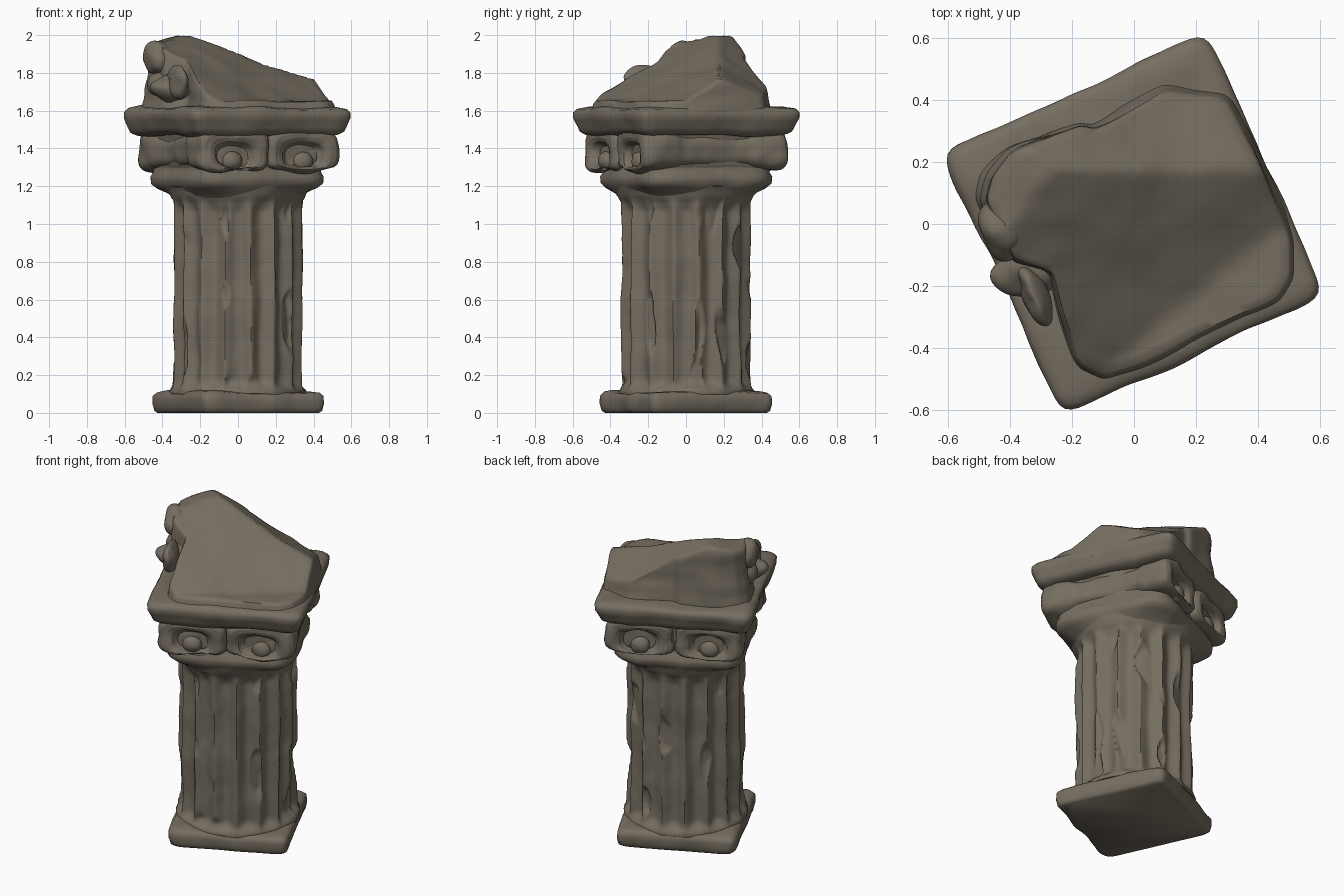
import bpy, bmesh, math
from mathutils import Vector, Matrix, noise

if "Cube" in bpy.data.objects:
    bpy.data.objects.remove(bpy.data.objects["Cube"])

TURN = math.radians(24.5)          # whole monument is turned about z
SPIN = Matrix.Rotation(TURN, 4, 'Z')

stone = bpy.data.materials.new("weathered stone")
stone.diffuse_color = (0.18, 0.155, 0.118, 1)
stone.use_nodes = True
stone.node_tree.nodes["Principled BSDF"].inputs["Base Color"].default_value = stone.diffuse_color


def finish(bm, name, rough=0.0, freq=5.0, matrix=None):
    """Roughen along normals and make the object."""
    if matrix:
        bm.transform(matrix)
    bmesh.ops.recalc_face_normals(bm, faces=bm.faces)
    bm.normal_update()
    shift = [v.normal * rough * (noise.noise(v.co * freq) + 0.25 * noise.noise(v.co * freq * 2.5))
             for v in bm.verts]
    for v, s in zip(bm.verts, shift):
        v.co += s
    me = bpy.data.meshes.new(name)
    bm.to_mesh(me)
    bm.free()
    me.materials.append(stone)
    ob = bpy.data.objects.new(name, me)
    bpy.context.collection.objects.link(ob)
    return ob


def loft(rings):
    """Skin a stack of equal-length rings, capping both ends."""
    bm = bmesh.new()
    rows = [[bm.verts.new(p) for p in r] for r in rings]
    n = len(rows[0])
    for a, b in zip(rows, rows[1:]):
        for i in range(n):
            j = (i + 1) % n
            bm.faces.new((a[i], a[j], b[j], b[i]))
    bm.faces.new(rows[0][::-1])
    bm.faces.new(rows[-1])
    return bm


def squarish(half, n, a):
    """Radius of a rounded square at angle a."""
    return half / (abs(math.cos(a)) ** n + abs(math.sin(a)) ** n) ** (1 / n)


def densify(keys, step=0.02):
    out = [keys[0]]
    for a, b in zip(keys, keys[1:]):
        k = max(1, round(max(abs(a[0] - b[0]), abs(a[1] - b[1])) / step))
        out += [tuple(p + (q - p) * i / k for p, q in zip(a, b)) for i in range(1, k + 1)]
    return out


def tier(name, keys, rough, freq=5.0, count=200):
    """Stack of rounded squares given as (z, half width, squareness)."""
    rings = []
    for z, h, n in densify(keys):
        ring = []
        for i in range(count):
            a = 2 * math.pi * i / count
            r = squarish(h, n, a)
            ring.append((r * math.cos(a), r * math.sin(a), z))
        rings.append(ring)
    return finish(loft(rings), name, rough, freq, SPIN)


# Square plinth with a flat underside
plinth = tier("plinth", [(0, .335, 16), (.012, .348, 16), (.05, .357, 16), (.09, .355, 16),
                         (.108, .34, 14), (.115, .31, 12), (.118, .2, 8)], .012)
for i, v in enumerate(plinth.data.vertices):
    v.co.z = 0 if i < 200 else max(.004, v.co.z)

# Fluted, chipped shaft
rings = []
for k in range(71):
    z = .10 + 1.10 * k / 70
    fade = min(1, max(0, (z - .12) / .05)) * min(1, max(0, (1.14 - z) / .07))
    flare = .015 * max(0, 1 - abs(z - .11) / .04) + .03 * max(0, (z - 1.12) / .08)
    ring = []
    for i in range(256):
        a = 2 * math.pi * i / 256
        c, s = math.cos(a), math.sin(a)
        wob = a + .02 * noise.noise(Vector((c * 2, s * 2, z * 2)))
        groove = .036 * fade * abs(math.cos(8 * wob)) ** 1.2
        chip = max(0, noise.noise(Vector((c * 3, s * 3, z * 3.5 + 4))) - .28)
        r = .348 + flare - max(groove, min(.036, .16 * chip) * fade)
        ring.append((r * c, r * s, z))
    rings.append(ring)
finish(loft(rings), "fluted_shaft", .010, 5)

# Collar between shaft and capital
tier("collar", [(1.13, .33, 2.2), (1.165, .35, 2.6), (1.19, .37, 4), (1.215, .385, 5),
                (1.25, .387, 5), (1.275, .367, 6), (1.30, .36, 8), (1.33, .36, 8)], .014)

# Capital core
tier("capital_core", [(1.28, .35, 8), (1.31, .365, 10), (1.46, .37, 12), (1.5, .38, 12)], .012)

# Two waisted scroll bolsters with an arched hollow at front and back
# keys: distance along, scale, hollow amount, squareness
half_keys = [(.365, .2, 1, 2.4), (.365, .48, 1, 2.4), (.38, .56, .95, 2.5), (.408, .63, .8, 2.8),
             (.418, .74, .5, 3.2), (.416, .86, .15, 4), (.40, .96, 0, 4.5), (.375, 1, 0, 4.5),
             (.30, 1, 0, 4), (.24, .97, 0, 3.8), (.19, .89, 0, 3.6), (.1, .86, 0, 3.6)]
bolster_keys = [(-v, *k) for v, *k in half_keys] + [(0, .85, 0, 3.6)] \
    + half_keys[::-1]
for side, label in ((-1, "left"), (1, "right")):
    rings = []
    for v, s, hollow, n in densify(bolster_keys, .025):
        ring = []
        for i in range(72):
            a = 2 * math.pi * i / 72
            r = squarish(1, n, a) * s
            ring.append((side * .205 + .207 * r * math.cos(a) * (1 - .12 * hollow), v,
                         1.388 - .03 * hollow + .108 * r * math.sin(a) * (1 + .1 * hollow)))
        rings.append(ring)
    finish(loft(rings), label + "_scroll_bolster", .022, 6, SPIN)
    for end, where in ((-1, "front"), (1, "back")):
        bm = bmesh.new()
        bmesh.ops.create_uvsphere(bm, u_segments=24, v_segments=16, radius=.05)
        m = SPIN @ Matrix.Translation((side * .205, end * .372, 1.332)) @ Matrix.Diagonal((1.15, .8, 1.1, 1))
        finish(bm, f"{where}_{label}_scroll_eye", .012, 8, m)

# Abacus slab
tier("abacus_slab", [(1.465, .39, 14), (1.475, .42, 16), (1.49, .44, 18), (1.53, .455, 18),
                     (1.56, .466, 18), (1.59, .466, 18), (1.608, .452, 16), (1.618, .41, 14),
                     (1.624, .2, 8), (1.626, .02, 2)], .017, 4)


# Broken, sloping rubble on top
def slope(x, y):
    z = 2.01 - .37 * (x + .3) + .46 * (min(y, .17) - .15) - .55 * max(0, y - .18)
    return max(1.65, min(z, 2.0 - .3 * max(0, -x - .32)))


outline = [(-.5, .08), (-.48, .16), (-.4, .25), (-.18, .33), (-.13, .32), (0, .4), (.1, .45), (.3, .41),
           (.35, .32), (.44, .14), (.51, -.05), (.515, -.17), (.47, -.25), (.18, -.38), (0, -.47),
           (-.1, -.5), (-.18, -.46), (-.24, -.3), (-.28, -.16), (-.41, -.12), (-.45, -.04)]
pts = []
for a, b in zip(outline, outline[1:] + outline[:1]):
    pts += [Vector(a).lerp(Vector(b), i / 8) for i in range(8)]
for _ in range(3):                       # round the outline's corners
    pts = [(pts[i - 1] + pts[i] * 2 + pts[(i + 1) % len(pts)]) / 4 for i in range(len(pts))]
rings = [[(p.x * 1.02, p.y * 1.02, 1.56) for p in pts]]
for k in range(13):                      # layered side walls
    t = k / 12
    ring = []
    for p in pts:
        top = slope(p.x * .96, p.y * .96)
        z = 1.60 + (top - .012 - 1.60) * t
        ledge = .06 * noise.noise(Vector((p.x * 2.5, p.y * 2.5, z * 10)))
        tall = min(1, (top - 1.65) / .2)
        s = 1.015 - .03 * t + (ledge - .01) * math.sin(math.pi * t) * tall - .03 * t * tall
        ring.append((p.x * s, p.y * s, z))
    rings.append(ring)
for k in range(15):                      # sloping fracture face
    ring = []
    for p in pts:
        tall = min(1, (slope(p.x * .96, p.y * .96) - 1.65) / .2)
        s = (.965 - .03 * tall) * (1 - k / 14.2)
        ring.append((p.x * s, p.y * s, slope(p.x * s, p.y * s)))
    rings.append(ring)
finish(loft(rings), "broken_top", .018, 4)

# Remnants of carving on the broken left side
for i, (pos, size, tilt) in enumerate([((-.32, -.235, 1.765), (.042, .105, .09), .45),
                                       ((-.35, -.15, 1.72), (.11, .08, .07), .2),
                                       ((-.43, -.02, 1.87), (.065, .10, .09), .3),
                                       ((-.42, -.03, 1.74), (.06, .10, .075), .3)]):
    bm = bmesh.new()
    bmesh.ops.create_uvsphere(bm, u_segments=32, v_segments=20, radius=1)
    m = Matrix.Translation(pos) @ Matrix.Rotation(tilt, 4, 'Z') @ Matrix.Diagonal((*size, 1))
    finish(bm, f"carving_fragment_{i + 1}", .022, 8, m)

# Smooth worn surfaces, keep fracture edges crisp
bpy.ops.object.select_all(action='SELECT')
bpy.context.view_layer.objects.active = plinth
bpy.ops.object.shade_smooth_by_angle(angle=math.radians(55))
